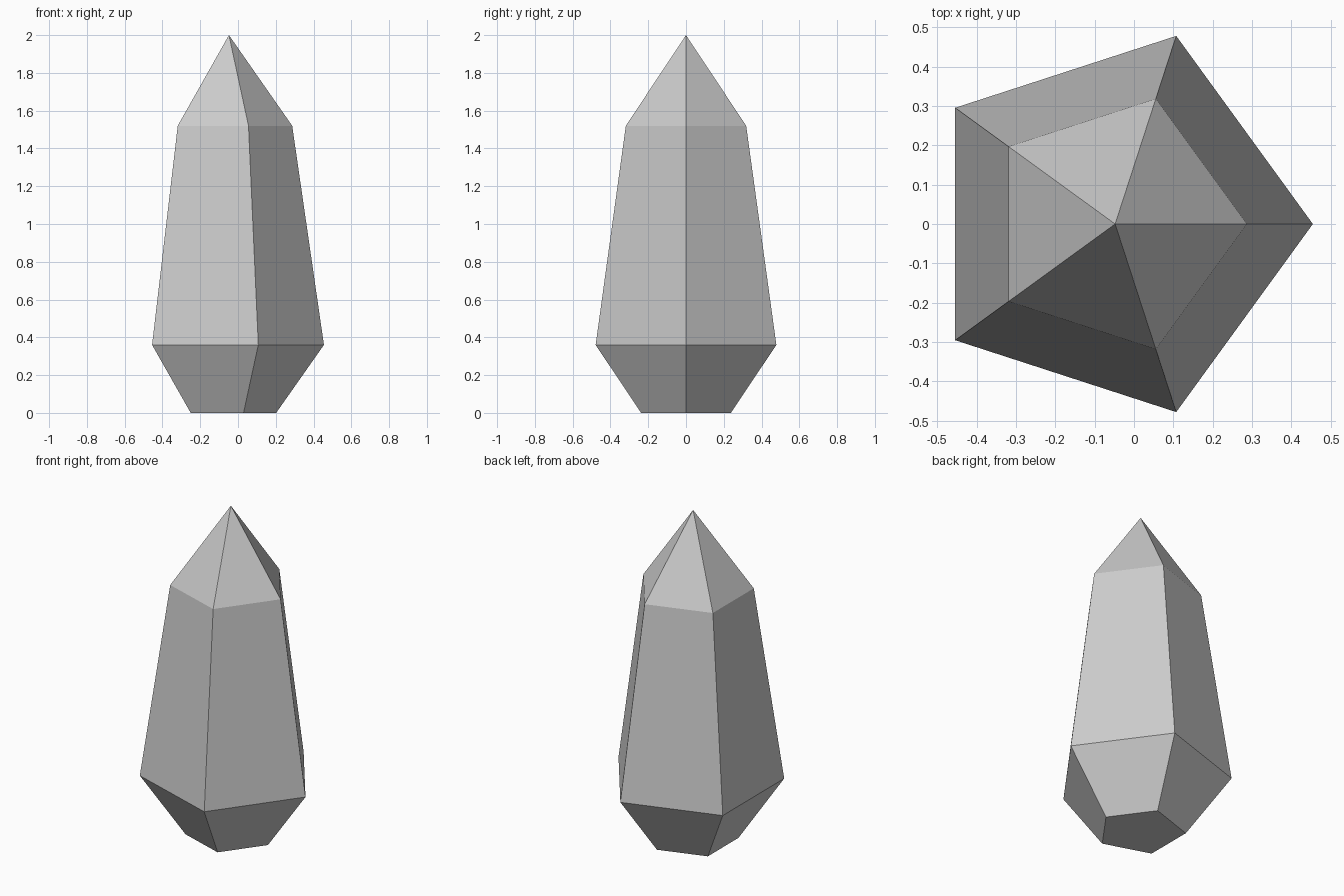
import bpy
import bmesh
import math

cube = bpy.data.objects.get("Cube")
if cube:
    bpy.data.objects.remove(cube, do_unlink=True)

SIDES = 5
AXIS_X = -0.048
RINGS = [(0.25, 0.0), (0.503, 0.36), (0.335, 1.52)]  # radius, height
TIP_Z = 2.0

# Stone material
stone = bpy.data.materials.new("grey crystal")
stone.use_nodes = True
colour = (0.6, 0.6, 0.6, 1.0)
stone.diffuse_color = colour
stone.node_tree.nodes["Principled BSDF"].inputs["Base Color"].default_value = colour

bm = bmesh.new()


def ring(radius, z):
    """Pentagon of vertices with one corner toward +x."""
    angles = [math.tau * i / SIDES for i in range(SIDES)]
    return [bm.verts.new((AXIS_X + radius * math.cos(a), radius * math.sin(a), z))
            for a in angles]


# Tapered base and long body
rings = [ring(r, z) for r, z in RINGS]
bm.faces.new(reversed(rings[0]))
for low, high in zip(rings, rings[1:]):
    for i in range(SIDES):
        j = (i + 1) % SIDES
        bm.faces.new((low[i], low[j], high[j], high[i]))

# Pointed tip
tip = bm.verts.new((AXIS_X, 0, TIP_Z))
for i in range(SIDES):
    bm.faces.new((rings[-1][i], rings[-1][(i + 1) % SIDES], tip))

mesh = bpy.data.meshes.new("crystal")
bm.to_mesh(mesh)
bm.free()
mesh.materials.append(stone)
crystal = bpy.data.objects.new("crystal", mesh)
bpy.context.collection.objects.link(crystal)
